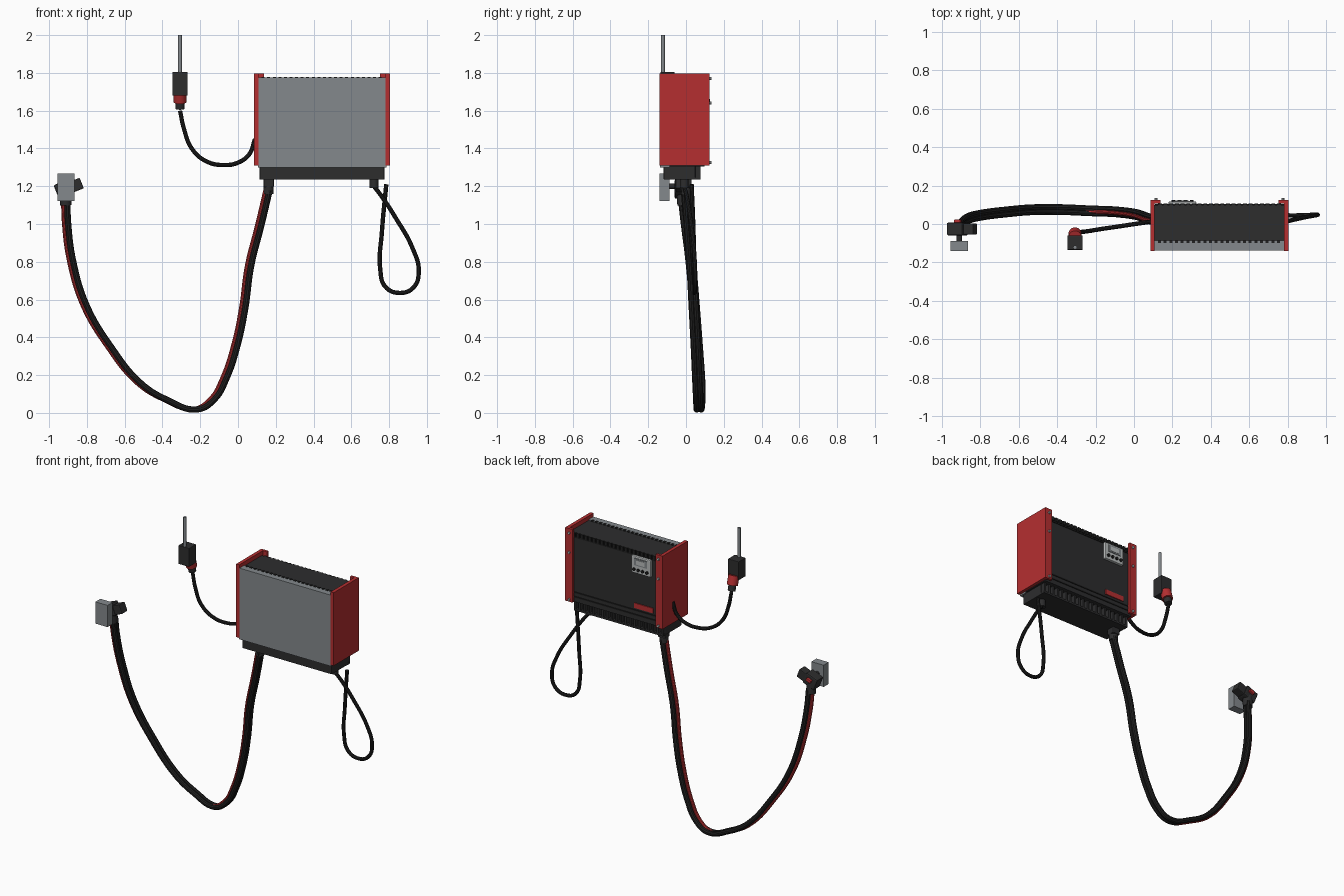
import bpy, math
from mathutils import Vector

if "Cube" in bpy.data.objects:
    bpy.data.objects.remove(bpy.data.objects["Cube"], do_unlink=True)


def material(name, r, g, b):
    m = bpy.data.materials.new(name)
    m.use_nodes = True
    m.diffuse_color = (r, g, b, 1)
    m.node_tree.nodes["Principled BSDF"].inputs["Base Color"].default_value = (r, g, b, 1)
    return m


RED = material("red", 0.46, 0.028, 0.03)
GREY = material("steel grey", 0.23, 0.25, 0.265)
DARK = material("charcoal", 0.026, 0.026, 0.027)
BLACK = material("black rubber", 0.015, 0.015, 0.015)
LIGHT = material("light grey", 0.48, 0.5, 0.5)


def finish(ob, name, mat, bevel=0.0, smooth=False):
    ob.name = name
    ob.data.materials.append(mat)
    if bevel:
        mod = ob.modifiers.new("edge", 'BEVEL')
        mod.width = bevel
        mod.segments = 2
    if smooth:
        bpy.ops.object.shade_smooth_by_angle()
    return ob


def box(name, lo, hi, mat, bevel=0.0, tilt=0.0):
    lo, hi = Vector(lo), Vector(hi)
    bpy.ops.mesh.primitive_cube_add(size=1, location=(lo + hi) / 2)
    ob = bpy.context.object
    ob.scale = hi - lo
    bpy.ops.object.transform_apply(location=False, rotation=False, scale=True)
    ob.rotation_euler.y = math.radians(-tilt)
    return finish(ob, name, mat, bevel)


def rod(name, start, end, radius, mat, sides=24):
    a, b = Vector(start), Vector(end)
    bpy.ops.mesh.primitive_cylinder_add(vertices=sides, radius=radius,
                                        depth=(b - a).length, location=(a + b) / 2)
    ob = bpy.context.object
    ob.rotation_euler = (b - a).to_track_quat('Z', 'Y').to_euler()
    return finish(ob, name, mat, smooth=True)


def cable(name, points, radius, mat, offset=(0, 0, 0)):
    data = bpy.data.curves.new(name, 'CURVE')
    data.dimensions = '3D'
    data.bevel_depth = radius
    data.bevel_resolution = 3
    data.resolution_u = 8
    data.use_fill_caps = True
    spline = data.splines.new('BEZIER')
    spline.bezier_points.add(len(points) - 1)
    for bp, p in zip(spline.bezier_points, points):
        bp.co = Vector(p) + Vector(offset)
        bp.handle_left_type = bp.handle_right_type = 'AUTO'
    ob = bpy.data.objects.new(name, data)
    bpy.context.collection.objects.link(ob)
    bpy.ops.object.select_all(action='DESELECT')
    ob.select_set(True)
    bpy.context.view_layer.objects.active = ob
    bpy.ops.object.convert(target='MESH')
    return finish(bpy.context.object, name, mat, smooth=True)


# Cabinet: grey front shell and dark core
box("front_shell", (0.105, -0.138, 1.30), (0.785, -0.088, 1.775), GREY)
box("cabinet_core", (0.105, -0.088, 1.305), (0.785, 0.098, 1.77), DARK)
for z in (1.335, 1.365, 1.735):
    box("rear_ridge", (0.11, 0.098, z), (0.78, 0.103, z + 0.008), BLACK)

# Red side panels with folded rear flanges and bolts
MID = 0.445
for side, label in ((-1, "right"), (1, "left")):
    outer, inner, lip = (MID + side * d for d in (0.36, 0.337, 0.307))
    xs, fs = sorted((outer, inner)), sorted((outer, lip))
    box(label + "_side_panel", (xs[0], -0.141, 1.31), (xs[1], 0.125, 1.798), RED)
    box(label + "_rear_flange", (fs[0], 0.108, 1.31), (fs[1], 0.125, 1.798), RED)
    for z in (1.325, 1.64, 1.77):
        x = MID + side * 0.33
        rod(label + "_flange_bolt", (x, 0.124, z), (x, 0.135, z), 0.008, LIGHT, 10)

# Ventilation teeth along both top edges
for i in range(22):
    x = 0.125 + i * 0.0295
    box("front_vent_tooth", (x, -0.1, 1.77), (x + 0.016, -0.085, 1.778), BLACK)
    box("rear_vent_tooth", (x, 0.096, 1.745), (x + 0.02, 0.106, 1.77), BLACK)

# Lower plinth with cooling fins at the back
box("plinth", (0.115, -0.118, 1.235), (0.775, 0.05, 1.306), DARK, 0.004)
box("plinth_rear_sill", (0.115, 0.04, 1.235), (0.775, 0.077, 1.247), DARK)
for i in range(20):
    x = 0.117 + i * 0.0338
    box("cooling_fin", (x, 0.045, 1.24), (x + 0.013, 0.077, 1.306), DARK)

# Control display and red label plate on the back
box("display_housing", (0.18, 0.096, 1.625), (0.325, 0.117, 1.74), LIGHT, 0.006)
box("display_screen", (0.205, 0.115, 1.68), (0.30, 0.121, 1.727), GREY)
box("display_glass", (0.22, 0.12, 1.688), (0.285, 0.123, 1.718), LIGHT)
for i in range(4):
    x = 0.205 + i * 0.032
    rod("display_button", (x, 0.114, 1.652), (x, 0.126, 1.652), 0.01, BLACK, 12)
box("label_plate", (0.17, 0.097, 1.385), (0.31, 0.104, 1.418), RED)

# Cable glands below the plinth
box("charge_gland_body", (0.135, -0.025, 1.195), (0.19, 0.03, 1.24), DARK, 0.006)
rod("charge_gland_sleeve", (0.162, 0, 1.16), (0.162, 0, 1.2), 0.027, DARK)
rod("loop_gland", (0.72, -0.01, 1.19), (0.72, -0.01, 1.24), 0.023, DARK)

# Long charging leads: two black conductors and a red air hose
lead = [(0.16, 0.0, 1.18), (0.115, 0.015, 0.99), (0.062, 0.03, 0.78), (0.03, 0.042, 0.55),
        (-0.01, 0.052, 0.36), (-0.07, 0.06, 0.18), (-0.13, 0.065, 0.075),
        (-0.22, 0.068, 0.019), (-0.385, 0.075, 0.07), (-0.52, 0.075, 0.155),
        (-0.68, 0.062, 0.35), (-0.81, 0.045, 0.57), (-0.88, 0.025, 0.8),
        (-0.907, 0.0, 1.0), (-0.912, -0.015, 1.13)]
cable("charge_lead_rear", lead, 0.0165, BLACK, (0.008, 0.012, 0))
cable("charge_lead_front", lead, 0.0165, BLACK, (0.008, -0.012, 0))
cable("air_hose", lead, 0.011, RED, (-0.014, -0.004, 0.002))

# Charging connector with its wall holder
box("wall_holder", (-0.955, -0.141, 1.122), (-0.865, -0.088, 1.267), GREY)
rod("holder_pin", (-0.91, -0.09, 1.2), (-0.91, -0.05, 1.2), 0.015, DARK, 12)
box("connector_body", (-0.965, -0.06, 1.145), (-0.875, 0.008, 1.225), DARK, 0.008, 22)
box("connector_head", (-0.89, -0.055, 1.175), (-0.825, 0.003, 1.235), DARK, 0.005, 22)
rod("connector_sleeve", (-0.912, -0.016, 1.1), (-0.914, -0.02, 1.17), 0.03, DARK)
box("connector_latch", (-0.935, 0.004, 1.185), (-0.9, 0.024, 1.205), RED, 0.003, 22)

# Mains socket with conduit and red plug
rod("mains_conduit", (-0.307, -0.122, 1.8), (-0.307, -0.122, 2.0), 0.01, GREY, 16)
box("mains_socket", (-0.347, -0.135, 1.68), (-0.267, -0.06, 1.805), DARK, 0.004)
rod("plug_collar", (-0.307, -0.05, 1.645), (-0.307, -0.068, 1.705), 0.034, RED)
rod("plug_body", (-0.307, -0.043, 1.61), (-0.307, -0.052, 1.65), 0.024, DARK)

# Mains cable into the side of the cabinet
cable("mains_cable", [(-0.307, -0.041, 1.6), (-0.285, -0.042, 1.5), (-0.245, -0.038, 1.4),
                      (-0.17, -0.026, 1.333), (-0.075, -0.012, 1.312), (0.005, 0.0, 1.327),
                      (0.06, 0.008, 1.37), (0.09, 0.012, 1.45)], 0.0115, BLACK)

# Hanging loop cable
cable("loop_cable", [(0.72, -0.01, 1.2), (0.765, 0.005, 1.14), (0.83, 0.022, 1.04),
                     (0.925, 0.042, 0.87), (0.957, 0.048, 0.75), (0.93, 0.048, 0.665),
                     (0.855, 0.045, 0.635), (0.78, 0.045, 0.668), (0.753, 0.044, 0.76),
                     (0.762, 0.04, 0.96), (0.785, 0.03, 1.21)], 0.0115, BLACK)
